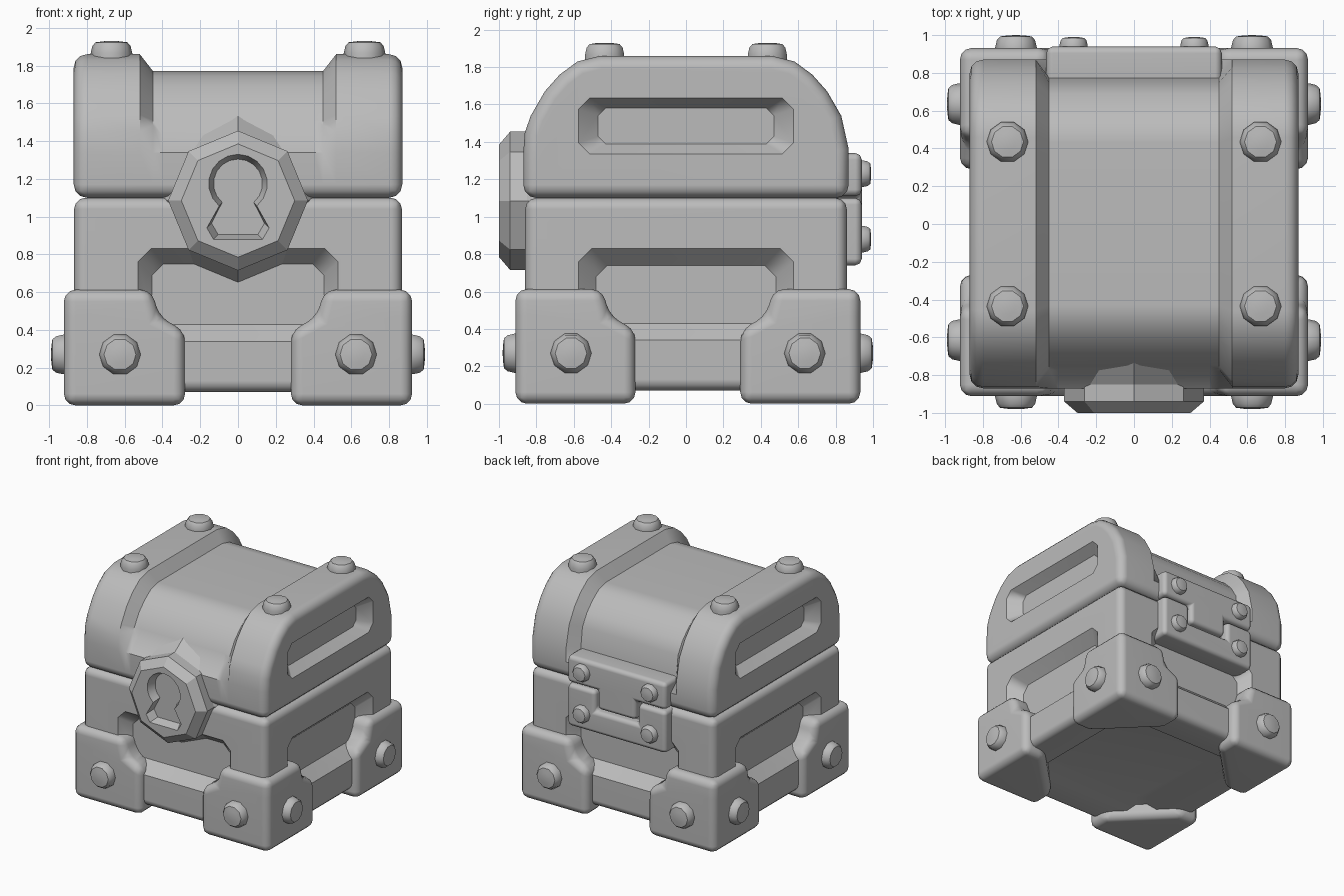
import bpy, bmesh, math
from mathutils import Vector, Matrix

if "Cube" in bpy.data.objects:
    bpy.data.objects.remove(bpy.data.objects["Cube"], do_unlink=True)

grey = bpy.data.materials.new("plain_grey")
grey.use_nodes = True
COLOUR = (0.5, 0.5, 0.5, 1)
grey.diffuse_color = COLOUR
grey.node_tree.nodes["Principled BSDF"].inputs["Base Color"].default_value = COLOUR


def loft(name, rings, bevel=0, segments=3, pick=None):
    """Closed solid through matching rings, with chosen sharp edges rounded."""
    bm = bmesh.new()
    loops = [[bm.verts.new(p) for p in ring] for ring in rings]
    n = len(loops[0])
    for a, b in zip(loops, loops[1:]):
        for i in range(n):
            j = (i + 1) % n
            bm.faces.new((a[i], a[j], b[j], b[i]))
    bm.faces.new(loops[0])
    bm.faces.new(loops[-1])
    bmesh.ops.recalc_face_normals(bm, faces=bm.faces)
    if bevel:
        edges = [e for e in bm.edges if e.calc_face_angle(0) > 0.5
                 and (pick is None or pick(e))]
        bmesh.ops.bevel(bm, geom=edges, offset=bevel, segments=segments,
                        profile=0.5, affect='EDGES', clamp_overlap=True)
    mesh = bpy.data.meshes.new(name)
    bm.to_mesh(mesh)
    bm.free()
    obj = bpy.data.objects.new(name, mesh)
    bpy.context.collection.objects.link(obj)
    mesh.materials.append(grey)
    return obj


def activate(obj):
    bpy.ops.object.select_all(action='DESELECT')
    obj.select_set(True)
    bpy.context.view_layer.objects.active = obj


def finish(obj, angle=38):
    activate(obj)
    bpy.ops.object.shade_smooth_by_angle(angle=math.radians(angle))
    mod = obj.modifiers.new("even_shading", 'WEIGHTED_NORMAL')
    mod.keep_sharp = True


def recess(obj, outline, inner, depth, place):
    """Cut a sloped pocket; place maps (u, v, depth) onto one side."""
    rings = [[place(u, v, -0.1) for u, v in outline],
             [place(u, v, 0) for u, v in outline],
             [place(u, v, depth) for u, v in inner]]
    cutter = loft("recess_cutter", rings)
    cutter.hide_render = True
    mod = obj.modifiers.new("recess", 'BOOLEAN')
    mod.operation, mod.solver, mod.object = 'DIFFERENCE', 'EXACT', cutter
    activate(obj)
    bpy.ops.object.modifier_apply(modifier=mod.name)
    bpy.data.objects.remove(cutter, do_unlink=True)


def panel(half, low, high, cut):
    """Rectangle with clipped corners."""
    return [(-half + cut, low), (half - cut, low), (half, low + cut), (half, high - cut),
            (half - cut, high), (-half + cut, high), (-half, high - cut), (-half, low + cut)]


def stud(name, loc, axis, r=0.11, h=0.07):
    turn = Vector(axis).to_track_quat('Z', 'Y').to_matrix().to_4x4()
    m = Matrix.Translation(loc) @ turn
    profile = [(1, -0.5), (1, 0.1), (0.92, 0.62), (0.77, 0.9), (0.4, 0.98), (0.1, 1)]
    rings = [[m @ Vector((r * k * math.cos(t * math.tau / 10),
                          r * k * math.sin(t * math.tau / 10), h * z)) for t in range(10)]
             for k, z in profile]
    finish(loft(name, rings))


def side_x(s, face):
    return lambda u, v, d: (s * (face - d), u, v)


def side_y(s, face):
    return lambda u, v, d: (u, s * (face - d), v)


# Chest body with a sunken panel on each side and underneath
X, Y, FLOOR = 0.868, 0.86, 0.07
body = loft("chest_body", [[(-X, -Y, z), (X, -Y, z), (X, Y, z), (-X, Y, z)]
                           for z in (FLOOR, 1.1)], 0.06)
for s in (-1, 1):
    recess(body, panel(0.53, 0.34, 0.83, 0.07), panel(0.455, 0.43, 0.75, 0.06), 0.1, side_y(s, Y))
    recess(body, panel(0.575, 0.34, 0.83, 0.07), panel(0.48, 0.43, 0.74, 0.06), 0.1, side_x(s, X))
recess(body, panel(0.58, -0.58, 0.58, 0.07), panel(0.49, -0.49, 0.49, 0.06), 0.09,
       lambda u, v, d: (u, v, FLOOR + d))
finish(body)

# Arched lid: full end bands, sunken middle that runs lower behind the hinge
arch = [(0.83, 1.54), (0.755, 1.67), (0.675, 1.76), (0.58, 1.83), (0.46, 1.86)]
low_arch = [(0.75, 1.51), (0.69, 1.61), (0.61, 1.69), (0.53, 1.745), (0.43, 1.77)]
band = [(0.87, 1.1), (0.87, 1.34), (0.862, 1.45)] + arch
band_back = [(0.87, 1.1), (0.87, 1.24), (0.87, 1.36)] + arch
middle = [(0.87, 1.1), (0.87, 1.34), (0.775, 1.43)] + low_arch
clipped = [(0.87, 1.1), (0.87, 1.34), (0.77, 1.485)] + low_arch
middle_back = [(0.87, 1.1), (0.87, 1.24), (0.775, 1.32)] + low_arch


def section(x, back, front):
    return [(x, y, z) for y, z in back] + [(x, -y, z) for y, z in reversed(front)]


def lid_rim(e):
    ends = all(abs(v.co.x) > 0.86 for v in e.verts)
    return ends or all(v.co.z < 1.11 for v in e.verts)


half_lid = [(0.87, band_back, band), (0.52, band_back, band),
            (0.45, middle_back, clipped), (0.4, middle_back, middle)]
stations = [(-x, b, f) for x, b, f in half_lid] + half_lid[::-1]
lid = loft("lid", [section(*s) for s in stations], 0.07, 3, lid_rim)
for s in (-1, 1):
    recess(lid, panel(0.575, 1.335, 1.635, 0.06), panel(0.47, 1.39, 1.58, 0.04),
           0.09, side_x(s, 0.87))
finish(lid)

# Corner guards, stepped in towards the top, with studs
SHIFT = 0.01
for sx, side in ((-1, "right"), (1, "left")):
    for sy, end in ((-1, "front"), (1, "back")):
        rings = []
        for z, w in ((0, 0.28), (0.395, 0.28), (0.47, 0.42), (0.613, 0.455)):
            plan = [(0.922, 0.922), (w, 0.922), (w, 0.72), (0.72, w), (0.922, w)]
            rings.append([(sx * x, sy * y + SHIFT, z) for x, y in plan])
        label = f"{end}_{side}"
        finish(loft(label + "_corner_guard", rings, 0.062))
        stud(label + "_end_stud", (sx * 0.625, sy * 0.92 + SHIFT, 0.27), (0, sy, 0))
        stud(label + "_side_stud", (sx * 0.92, sy * 0.625 + SHIFT, 0.27), (sx, 0, 0))
        stud(label + "_lid_stud", (sx * 0.67, sy * 0.435, 1.86), (0, 0, 1))

# Octagonal lock plate on a flared collar, with a keyhole
LOCK_Z = 1.085


def octagon(y, r):
    return [(r * math.sin(i * math.tau / 8), y, LOCK_Z + r * math.cos(i * math.tau / 8))
            for i in range(8)]


lock = loft("lock_plate", [octagon(-0.72, 0.46), octagon(-0.85, 0.37),
                           octagon(-0.94, 0.37), octagon(-1, 0.3)])


def keyhole(grow):
    r = 0.13 + grow
    arc = [(r * math.sin(a), 1.175 + r * math.cos(a))
           for a in (math.radians(-140 + 20 * i) for i in range(15))]
    w, low = 0.14 + grow, 0.905 - grow
    return arc + [(w, low + 0.06), (w - 0.035, low), (-w + 0.035, low), (-w, low + 0.06)]


recess(lock, keyhole(0.025), keyhole(0), 0.07, side_y(-1, 1))
finish(lock, 25)

# Interlocking hinge plates on the back
upper = [(-0.465, 1.34), (0.465, 1.34), (0.465, 1.11), (0.18, 1.11),
         (0.18, 0.95), (-0.18, 0.95), (-0.18, 1.11), (-0.465, 1.11)]
lower = [(-0.465, 0.74), (0.465, 0.74), (0.465, 1.1), (0.2, 1.1),
         (0.2, 0.93), (-0.2, 0.93), (-0.2, 1.1), (-0.465, 1.1)]
for name, outline, z in (("upper", upper, 1.23), ("lower", lower, 0.88)):
    plate = loft(name + "_hinge_plate", [[(x, y, h) for x, h in outline]
                                         for y in (0.72, 0.94)], 0.035, 2)
    finish(plate, 50)
    for s, side in ((-1, "right"), (1, "left")):
        stud(f"{name}_{side}_hinge_stud", (s * 0.32, 0.94, z), (0, 1, 0), 0.075, 0.05)
